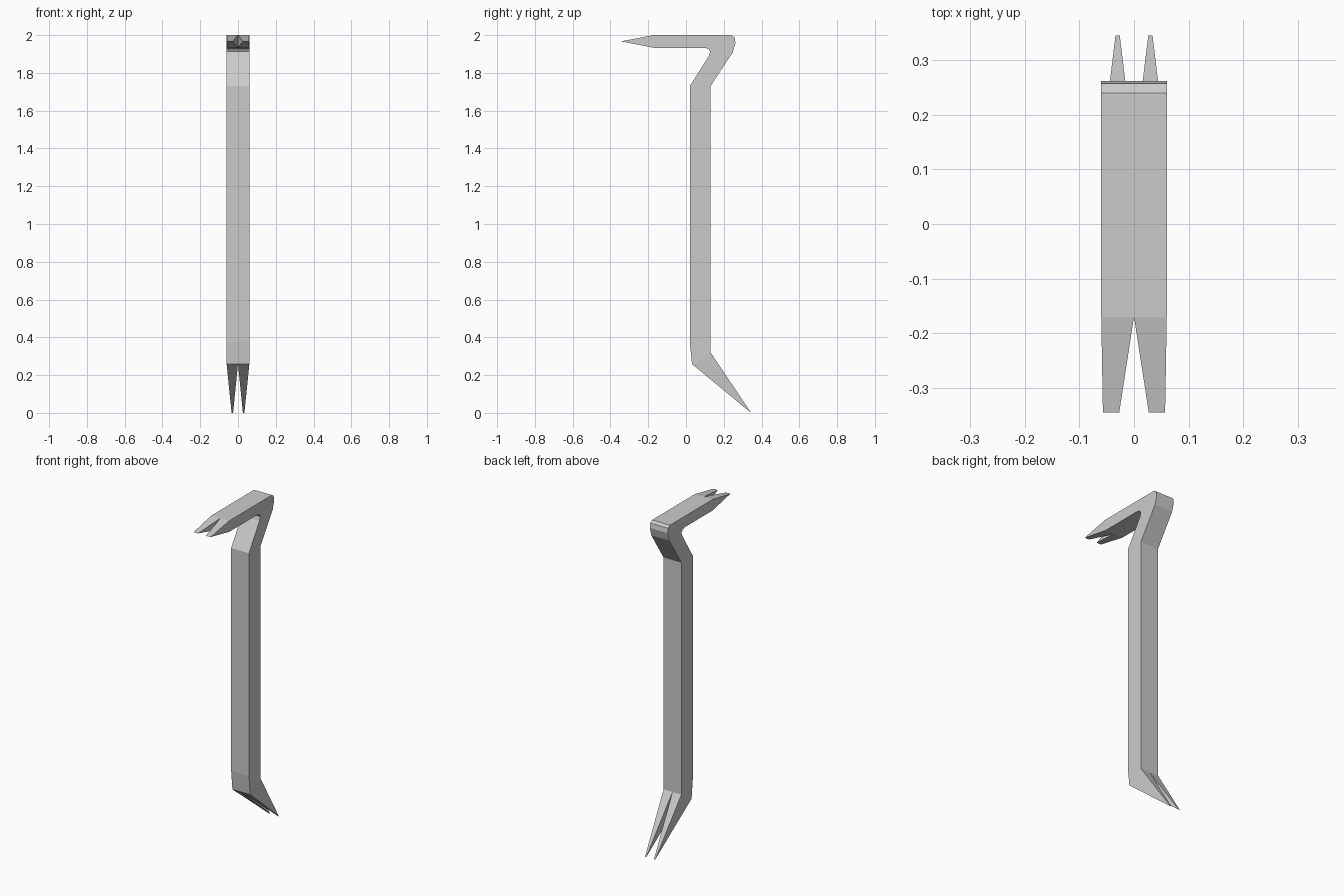
import bpy, bmesh

if "Cube" in bpy.data.objects:
    bpy.data.objects.remove(bpy.data.objects["Cube"])

W = 0.06  # half width of the bar

# Stations along the bar: outer (y, z), inner (y, z), x near centre, x at side
stations = [
    ((-0.345, 1.967), (-0.345, 1.967), 0.027, 0.057),  # upper claw tip
    ((-0.17, 2.0), (-0.17, 1.933), 0, W),              # upper claw root
    ((0.24, 2.0), (0.10, 1.933), 0, W),                # rounded bend
    ((0.257, 1.988), (0.12, 1.926), 0, W),
    ((0.262, 1.96), (0.128, 1.912), 0, W),
    ((0.248, 1.91), (0.12, 1.888), 0, W),
    ((0.13, 1.73), (0.02, 1.73), 0, W),                # top of shaft
    ((0.13, 0.39), (0.02, 0.375), 0, W),               # foot of shaft
    ((0.13, 0.32), (0.032, 0.258), 0, W),              # lower claw root
    ((0.345, 0.0), (0.345, 0.0), 0.026, 0.034),        # lower claw tip
]

# Right half of the bar, skinned from station to station
bm = bmesh.new()
rings = []
for outer, inner, x0, x1 in stations:
    corners = [(x0, *outer), (x1, *outer), (x1, *inner), (x0, *inner)]
    rings.append([bm.verts.new(c) for c in corners])
last = len(rings) - 2
for i, (a, b) in enumerate(zip(rings, rings[1:])):
    # the centre side is closed only on the claws, which are split by a notch
    for k in range(4 if i in (0, last) else 3):
        n = (k + 1) % 4
        bm.faces.new((a[k], a[n], b[n], b[k]))

# Collapse claw tips to chisel edges, then mirror to the left half
bmesh.ops.remove_doubles(bm, verts=bm.verts, dist=1e-5)
geom = bmesh.ops.duplicate(bm, geom=bm.verts[:] + bm.edges[:] + bm.faces[:])["geom"]
for v in geom:
    if isinstance(v, bmesh.types.BMVert):
        v.co.x = -v.co.x
bmesh.ops.remove_doubles(bm, verts=bm.verts, dist=1e-5)
bmesh.ops.recalc_face_normals(bm, faces=bm.faces)

mesh = bpy.data.meshes.new("pry_bar")
bm.to_mesh(mesh)
bm.free()
bar = bpy.data.objects.new("pry_bar", mesh)
bpy.context.collection.objects.link(bar)
